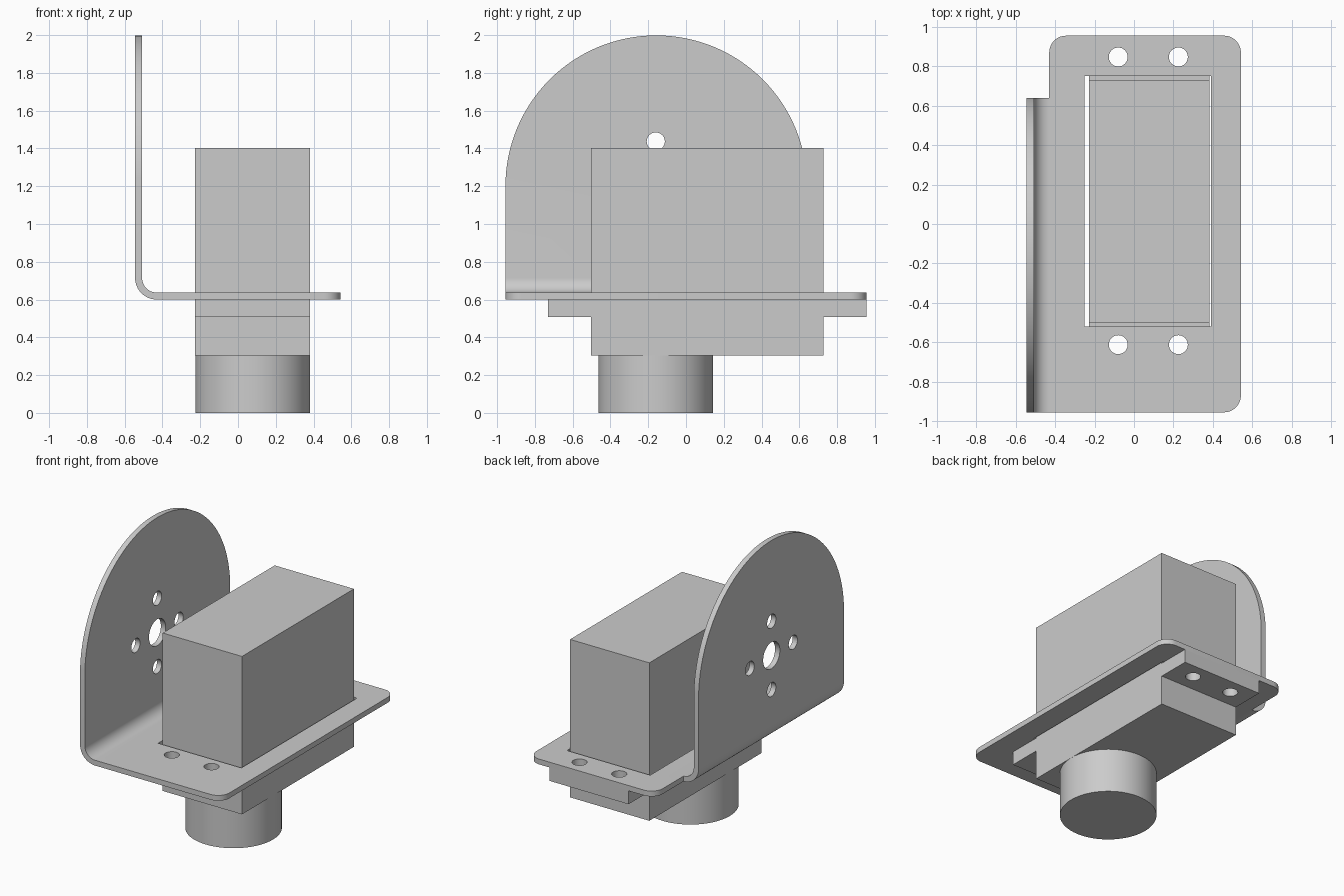
import bpy, bmesh
from math import radians, cos, sin

cube = bpy.data.objects.get("Cube")
if cube:
    bpy.data.objects.remove(cube, do_unlink=True)

grey = bpy.data.materials.new("plain grey")
grey.use_nodes = True
grey.diffuse_color = (0.6, 0.6, 0.6, 1)
grey.node_tree.nodes["Principled BSDF"].inputs["Base Color"].default_value = (0.6, 0.6, 0.6, 1)


def arc(cx, cy, r, start, end, steps=12):
    angles = [radians(start + (end - start) * i / steps) for i in range(steps + 1)]
    return [(cx + r * cos(a), cy + r * sin(a)) for a in angles]


def circle(cx, cy, r, steps=32):
    return arc(cx, cy, r, 0, 360, steps)[:-1]


def rect(x0, x1, y0, y1):
    return [(x0, y0), (x1, y0), (x1, y1), (x0, y1)]


def prism(name, outline, axis, low, high):
    """Extrude a flat outline along one axis."""
    def place(p, d):
        return {"x": (d, *p), "y": (p[0], d, p[1]), "z": (*p, d)}[axis]
    bm = bmesh.new()
    face = bm.faces.new([bm.verts.new(place(p, low)) for p in outline])
    grown = bmesh.ops.extrude_face_region(bm, geom=[face])["geom"]
    shift = place((0, 0), high - low)
    bmesh.ops.translate(bm, vec=shift, verts=[v for v in grown if isinstance(v, bmesh.types.BMVert)])
    bmesh.ops.recalc_face_normals(bm, faces=bm.faces)
    mesh = bpy.data.meshes.new(name)
    bm.to_mesh(mesh)
    bm.free()
    mesh.materials.append(grey)
    obj = bpy.data.objects.new(name, mesh)
    bpy.context.collection.objects.link(obj)
    return obj


def activate(obj):
    bpy.ops.object.select_all(action="DESELECT")
    obj.select_set(True)
    bpy.context.view_layer.objects.active = obj


def combine(obj, tool, operation="DIFFERENCE"):
    """Apply a boolean and discard its tool."""
    tool.hide_render = True
    activate(obj)
    mod = obj.modifiers.new("shape", "BOOLEAN")
    mod.operation, mod.solver, mod.object = operation, "EXACT", tool
    bpy.ops.object.modifier_apply(modifier=mod.name)
    bpy.data.objects.remove(tool, do_unlink=True)


def smooth(obj):
    activate(obj)
    bpy.ops.object.shade_smooth_by_angle(angle=radians(30))


X0, X1, Y = -0.545, 0.542, 0.955      # bracket limits
BEND, T, Z = 0.115, 0.037, 0.6        # outer bend radius, sheet thickness, underside
MID_X, MID_Y, PIVOT = 0.078, -0.16, 1.2
bx, bz = X0 + BEND, Z + BEND

# Bent sheet bracket
sheet = ([(X1 + 0.1, Z)] + arc(bx, bz, BEND, 270, 180) + [(X0, 2.1), (X0 + T, 2.1)]
         + arc(bx, bz, BEND - T, 180, 270) + [(X1 + 0.1, Z + T)])
bracket = prism("bent_bracket", sheet, "y", -1.1, 1.1)

# Rounded plan outline with a notch behind the upright
R = 0.085
plan = ([(-0.7, -Y)] + arc(X1 - R, R - Y, R, -90, 0) + arc(X1 - R, Y - R, R, 0, 90)
        + arc(bx + R, Y - R, R, 90, 180) + [(bx, 0.64), (-0.7, 0.64)])
combine(bracket, prism("plan_cutter", plan, "z", 0.4, 2.3), "INTERSECT")

# Arched top of the upright
arch = [(1.2, 0.4), (1.2, PIVOT)] + arc(-0.1575, PIVOT, 0.7985, 0, 180, 64) + [(-1.2, PIVOT), (-1.2, 0.4)]
combine(bracket, prism("arch_cutter", arch, "x", -0.8, 0.8), "INTERSECT")

# Opening for the motor, and the pivot hole with four screw holes round it
combine(bracket, prism("slot_cutter", rect(-0.25, 0.39, -0.52, 0.75), "z", 0.5, 0.7))
combine(bracket, prism("pivot_cutter", circle(MID_Y, PIVOT, 0.092), "x", -0.7, -0.4))
for dy, dz in ((1, 0), (-1, 0), (0, 1), (0, -1)):
    hole = circle(MID_Y + 0.237 * dy, PIVOT + 0.237 * dz, 0.048)
    combine(bracket, prism("screw_cutter", hole, "x", -0.7, -0.4))

# Motor housing, output boss and mounting ears
W0, W1 = -0.227, 0.382
prism("motor_housing", rect(W0, W1, -0.502, 0.727), "z", 0.305, 1.402)
boss = prism("output_boss", circle(MID_X, MID_Y, 0.304, 64), "z", 0, 0.305)
ears = [prism("front_ear", rect(W0, W1, -0.73, -0.502), "z", 0.507, Z),
        prism("back_ear", rect(W0, W1, 0.727, Y), "z", 0.507, Z)]

# Screw holes through the ears and the bracket
for ear, y in zip(ears, (-0.612, 0.847)):
    for x in (-0.08, 0.225):
        for part in (ear, bracket):
            combine(part, prism("ear_cutter", circle(x, y, 0.048), "z", 0.4, 0.8))

for part in [bracket, boss] + ears:
    smooth(part)
